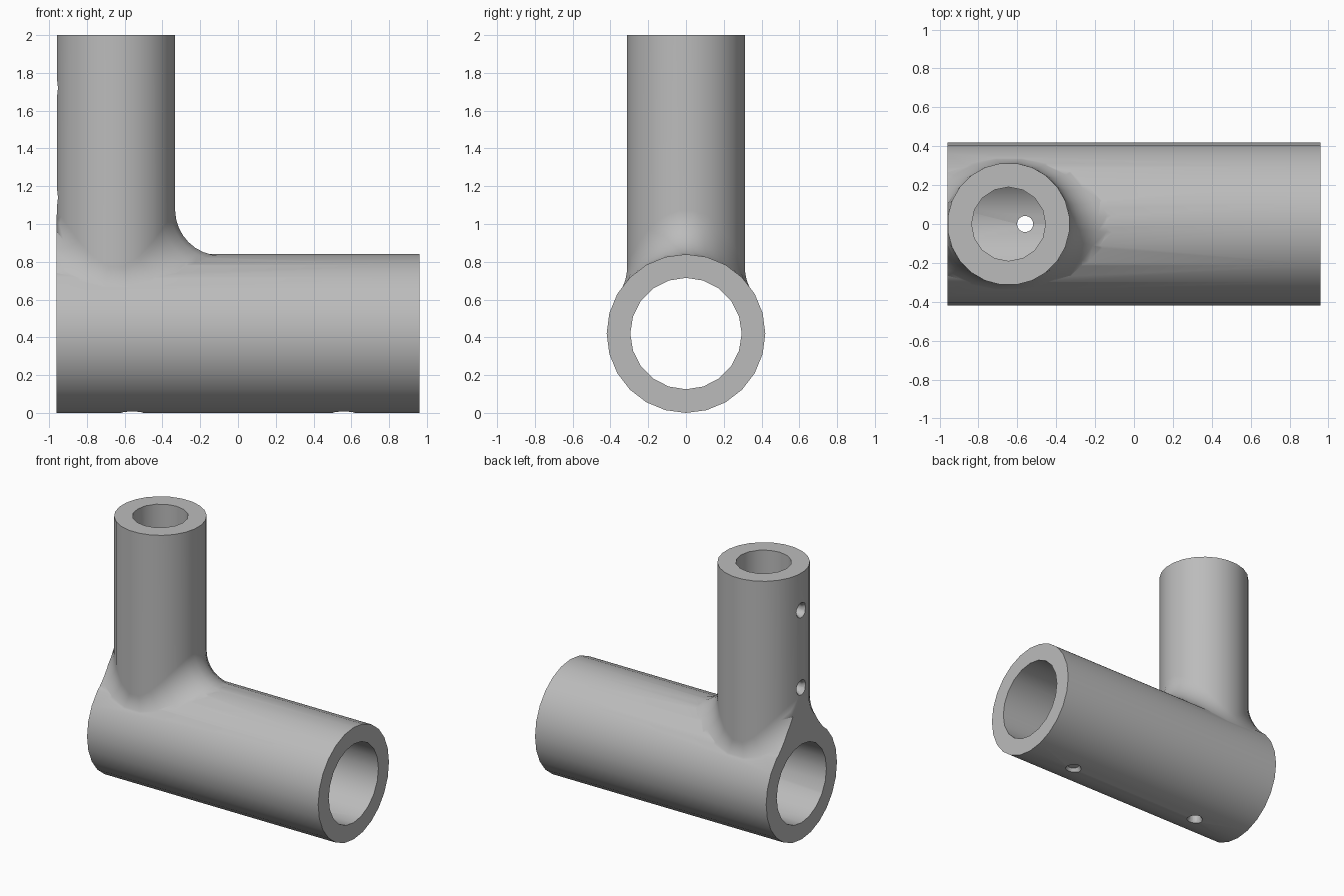
import bpy, bmesh, math
from mathutils import Matrix, Vector

cube = bpy.data.objects.get("Cube")
if cube:
    bpy.data.objects.remove(cube, do_unlink=True)

R_MAIN, R_POST, FILLET = 0.42, 0.315, 0.24
POST_X, END_X, TOP = -0.645, 0.96, 2.0
SIDES, STEPS = 24, 8

grey = bpy.data.materials.new("light grey")
grey.use_nodes = True
grey.diffuse_color = (0.5, 0.5, 0.5, 1)
grey.node_tree.nodes["Principled BSDF"].inputs["Base Color"].default_value = (0.5, 0.5, 0.5, 1)


def finish(name, bm):
    bmesh.ops.recalc_face_normals(bm, faces=bm.faces)
    mesh = bpy.data.meshes.new(name)
    bm.to_mesh(mesh)
    bm.free()
    mesh.materials.append(grey)
    obj = bpy.data.objects.new(name, mesh)
    bpy.context.collection.objects.link(obj)
    return obj


def rod(name, start, end, r1, r2=None, sides=SIDES, spin=0):
    """Cylinder or cone frustum between two points."""
    start, end = Vector(start), Vector(end)
    axis = end - start
    bm = bmesh.new()
    bmesh.ops.create_cone(
        bm, cap_ends=True, segments=sides, radius1=r1, radius2=r2 or r1, depth=axis.length,
        matrix=Matrix.Translation((start + end) / 2)
        @ axis.to_track_quat('Z', 'Y').to_matrix().to_4x4() @ Matrix.Rotation(spin, 4, 'Z'))
    return finish(name, bm)


def combine(target, tool, operation):
    mod = target.modifiers.new(tool.name, 'BOOLEAN')
    mod.object, mod.operation, mod.solver = tool, operation, 'EXACT'
    bpy.context.view_layer.objects.active = target
    bpy.ops.object.modifier_apply(modifier=mod.name)
    bpy.data.objects.remove(tool, do_unlink=True)


def post_column(phi):
    """Points down one side of the post, through the fillet, into the main tube."""
    out = Vector((math.cos(phi), math.sin(phi), 0))
    foot = Vector((POST_X, 0, 0))
    seat = R_MAIN - 0.005
    centre = foot + out * (R_POST + FILLET)
    centre.z = R_MAIN + math.sqrt((seat + FILLET) ** 2 - centre.y ** 2)
    to_post = -out
    to_main = Vector((0, -centre.y, R_MAIN - centre.z)).normalized()
    arc = [centre + FILLET * to_post.slerp(to_main, i / STEPS) for i in range(STEPS + 1)]
    top = foot + out * R_POST + Vector((0, 0, TOP))
    base = foot + out * R_POST * 0.6 + Vector((0, 0, R_MAIN))
    return [top] + arc + [base]


# Upright post with its flared foot
bm = bmesh.new()
columns = [[bm.verts.new(p) for p in post_column(2 * math.pi * (i + 0.5) / SIDES)]
           for i in range(SIDES)]
for a, b in zip(columns, columns[1:] + columns[:1]):
    for k in range(len(a) - 1):
        bm.faces.new((a[k], b[k], b[k + 1], a[k + 1]))
bm.faces.new([c[0] for c in columns])
bm.faces.new([c[-1] for c in columns])
post = finish("upright_post", bm)

# Main tube, joined to the post and trimmed flush at one end
body = rod("pipe_fitting", (-1.4, 0, R_MAIN), (END_X, 0, R_MAIN), R_MAIN)
combine(body, post, 'UNION')
bm = bmesh.new()
bmesh.ops.create_cube(bm, size=3, matrix=Matrix.Translation((-END_X - 1.5, 0, 1)))
combine(body, finish("end_trim", bm), 'DIFFERENCE')

# Bores
combine(body, rod("main_bore", (-1.5, 0, R_MAIN), (1.5, 0, R_MAIN), 0.295, sides=20), 'DIFFERENCE')
combine(body, rod("post_bore", (POST_X, 0, R_MAIN), (POST_X, 0, 2.2), 0.19, sides=16), 'DIFFERENCE')

# Countersunk screw holes: two under the main tube, two in the post
holes = [(Vector((x, 0, 0)), Vector((0, 0, 1))) for x in (-0.56, 0.56)]
holes += [(Vector((-END_X, 0, z)), Vector((1, 0, 0))) for z in (1.14, 1.72)]
for mouth, inward in holes:
    combine(body, rod("screw_hole", mouth - inward * 0.1, mouth + inward * 0.3, 0.042, sides=16),
            'DIFFERENCE')
    combine(body, rod("countersink", mouth - inward * 0.02, mouth + inward * 0.03, 0.07, 0.04,
                      sides=16), 'DIFFERENCE')

# Smooth shading with crisp rims
bpy.ops.object.select_all(action='DESELECT')
body.select_set(True)
bpy.context.view_layer.objects.active = body
bpy.ops.object.shade_smooth_by_angle(angle=math.radians(35))
weighted = body.modifiers.new("weighted_normals", 'WEIGHTED_NORMAL')
weighted.keep_sharp = True
